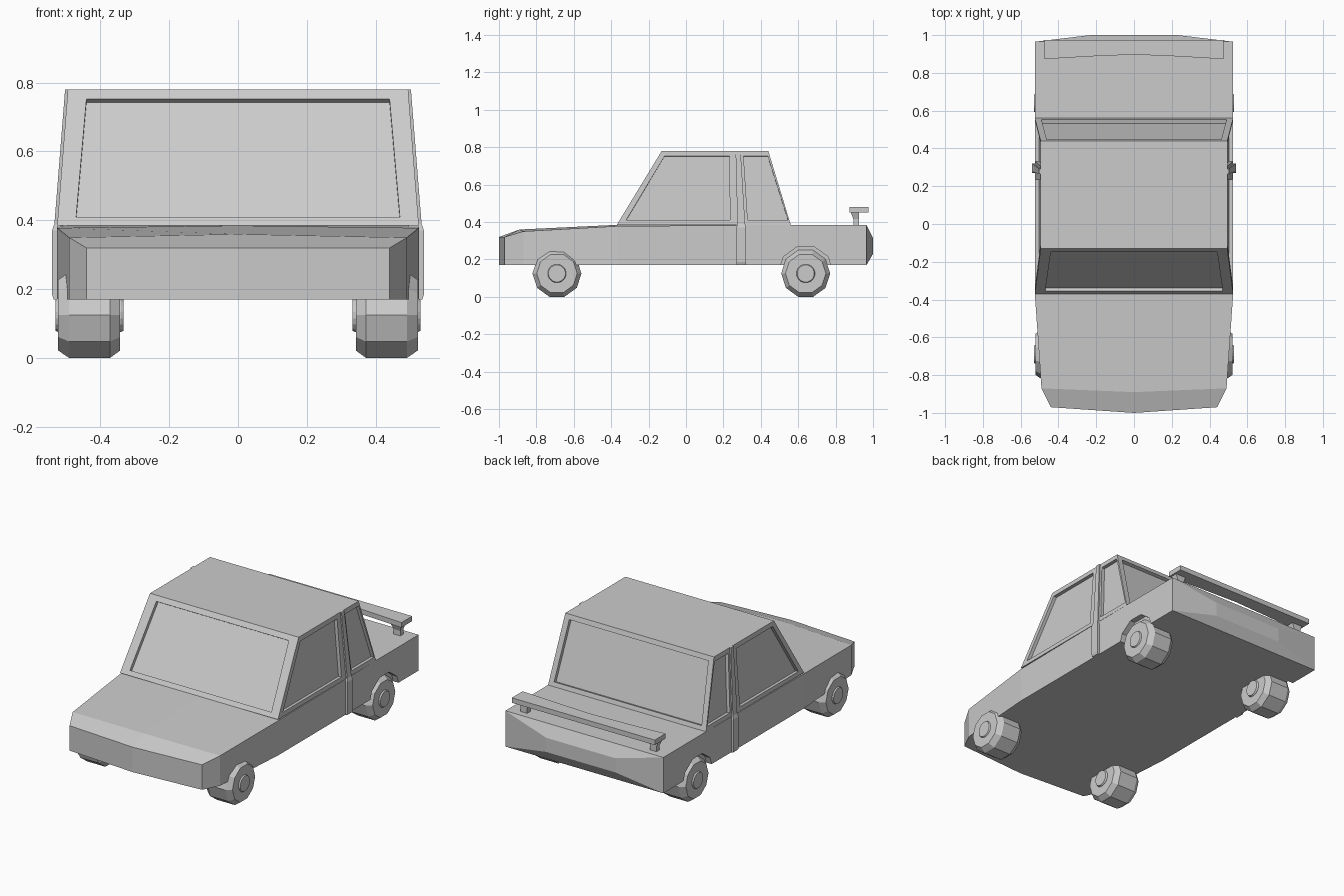
import bpy, bmesh, math
from mathutils import Vector

if "Cube" in bpy.data.objects:
    bpy.data.objects.remove(bpy.data.objects["Cube"])


def loft(name, rings, split_caps=False):
    """Skin a list of equal-length point rings and close both ends."""
    bm = bmesh.new()
    rows = [[bm.verts.new(p) for p in ring] for ring in rings]
    n = len(rows[0])
    for a, b in zip(rows, rows[1:]):
        for i in range(n):
            j = (i + 1) % n
            bm.faces.new((a[i], a[j], b[j], b[i]))
    for r in (rows[0], rows[-1]):
        if split_caps:
            bm.faces.new((r[0], r[1], r[4], r[5]))
            bm.faces.new((r[1], r[2], r[3], r[4]))
        else:
            bm.faces.new(r)
    bmesh.ops.recalc_face_normals(bm, faces=bm.faces)
    me = bpy.data.meshes.new(name)
    bm.to_mesh(me)
    bm.free()
    ob = bpy.data.objects.new(name, me)
    bpy.context.collection.objects.link(ob)
    return ob


def lathe(name, profile, y, z, sides):
    """Rings of (x, radius) about an axle along x, with a flat at the bottom."""
    ang = [2 * math.pi * (i + 0.5) / sides for i in range(sides)]
    return loft(name, [[(x, y + r * math.sin(a), z - r * math.cos(a)) for a in ang]
                       for x, r in profile])


def cut(target, cutter):
    cutter.hide_render = True
    mod = target.modifiers.new("cut", 'BOOLEAN')
    mod.operation = 'DIFFERENCE'
    mod.solver = 'EXACT'
    mod.object = cutter
    bpy.context.view_layer.objects.active = target
    bpy.ops.object.modifier_apply(modifier=mod.name)
    bpy.data.objects.remove(cutter)


def recess(target, quad, outward, depth=0.02):
    """Sink a four-sided window into a flat panel."""
    p = [Vector(q) for q in quad]
    n = (p[1] - p[0]).cross(p[3] - p[0]).normalized()
    if n.dot(Vector(outward)) < 0:
        n = -n
    cut(target, loft("window_cutter", [[q - n * depth for q in p], [q + n * 0.03 for q in p]]))


# Lower body: half width, side y, centre y, bottom z, side top z, centre top z
stations = [(.44, -.97, -1.0, .17, .32, .32),
            (.49, -.87, -.89, .17, .35, .36),
            (.525, -.37, -.37, .17, .378, .385),
            (.525, .56, .56, .17, .385, .385),
            (.525, .965, .965, .17, .385, .385),
            (.23, 1.0, 1.0, .23, .315, .315)]
body = loft("lower_body", [[(-w, ys, zb), (0, yc, zb), (w, ys, zb),
                            (w, ys, zs), (0, yc, zc), (-w, ys, zs)]
                           for w, ys, yc, zb, zs, zc in stations], True)

# Rear wheel arches
for s in (-1, 1):
    cut(body, lathe("arch_cutter", [(s * .49, .147), (s * .6, .147)], .64, .128, 10))

# Cabin
Z0, Z1 = .385, .78


def lerp_z(z, a, b):
    return a + (b - a) * (z - Z0) / (Z1 - Z0)


def cabin_ring(w, y0, y1, z):
    return [(-w, y0, z), (w, y0, z), (w, y1, z), (-w, y1, z)]


cabin = loft("cabin", [cabin_ring(.525, -.37, .56, Z0), cabin_ring(.494, -.13, .44, Z1)])

# Front and rear windows
LO, HI = .41, .752
for (y0, y1), w0, w1, d in (((-.37, -.13), .47, .44, -1), ((.56, .44), .49, .462, 1)):
    a, b = lerp_z(LO, y0, y1), lerp_z(HI, y0, y1)
    recess(cabin, [(-w0, a, LO), (w0, a, LO), (w1, b, HI), (-w1, b, HI)], (0, d, 0))

# Side windows: bottom front, bottom rear, top rear, top front
for s in (-1, 1):
    for yz in ([(-.32, LO), (.235, LO), (.232, HI), (-.115, HI)],
               [(.33, LO), (.545, LO), (.437, HI), (.308, HI)]):
        recess(cabin, [(s * lerp_z(z, .525, .494), y, z) for y, z in yz], (s, 0, 0))

# Door pillar strips
for s, side in ((1, "right"), (-1, "left")):
    rows = [(.27, .32, .17, .535), (.27, .32, .185, .54), (.27, .32, .37, .54),
            (.275, .316, .39, .533), (.265, .292, .78, .502)]
    loft("pillar_strip_" + side, [[(s * (x - .04), a, z), (s * x, a, z),
                                   (s * x, b, z), (s * (x - .04), b, z)]
                                  for a, b, z, x in rows])

# Wheels with hubs
for s, side in ((1, "right"), (-1, "left")):
    for y, end in ((-.69, "front"), (.64, "rear")):
        lathe(f"{end}_{side}_tyre", [(s * .342, .108), (s * .372, .131),
                                     (s * .49, .131), (s * .522, .108)], y, .125, 10)
        lathe(f"{end}_{side}_hub", [(s * .332, .046), (s * .34, .05),
                                    (s * .523, .05), (s * .53, .046)], y, .125, 16)

# Spoiler blade with a bowed front edge, and its two posts
loft("spoiler_blade", [[(x, y, .45), (x, .975, .45), (x, .975, .48), (x, y, .48)]
                       for x, y in ((-.475, .873), (-.24, .887), (0, .897),
                                    (.24, .887), (.475, .873))])
for s, side in ((1, "right"), (-1, "left")):
    loft("spoiler_post_" + side,
         [[(s * (.43 - w), a, z), (s * (.43 + w), a, z),
           (s * (.43 + w), .925, z), (s * (.43 - w), .925, z)]
          for w, a, z in ((.022, .895, .38), (.022, .895, .415), (.036, .88, .455))])
